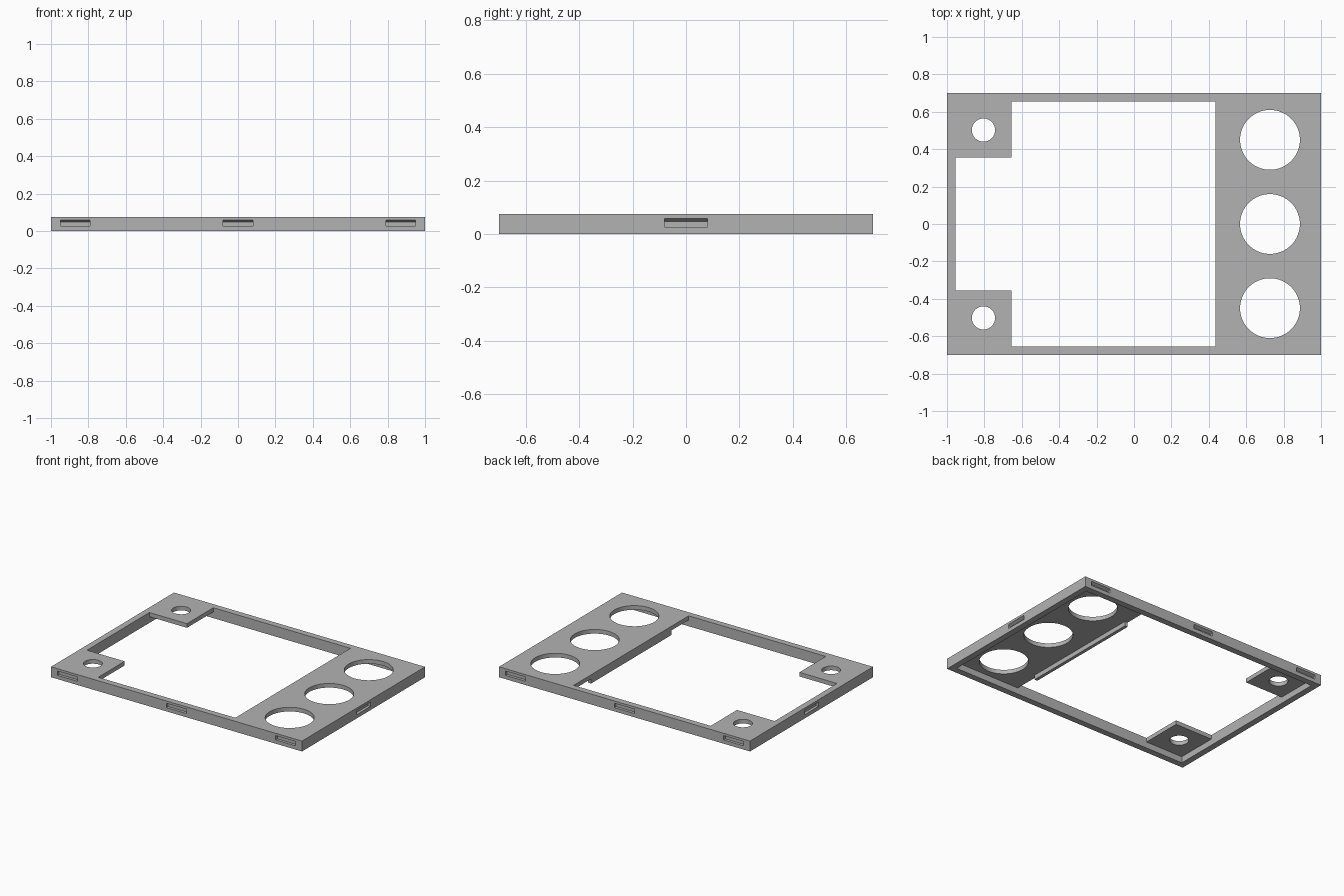
import bpy
import bmesh
from math import radians

if "Cube" in bpy.data.objects:
    bpy.data.objects.remove(bpy.data.objects["Cube"])

HX, HY, H = 1.0, 0.7, 0.075      # half sizes and height
WALL, DECK = 0.045, 0.045        # wall thickness, underside of the deck

grey = bpy.data.materials.new("mid grey")
grey.use_nodes = True
colour = (0.45, 0.45, 0.45, 1)
grey.diffuse_color = colour
grey.node_tree.nodes["Principled BSDF"].inputs["Base Color"].default_value = colour


def prism(name, outline, low, high, place=lambda a, b, c: (a, b, c)):
    """Extrude a 2D outline from low to high; place maps it into the model."""
    bm = bmesh.new()
    start = [bm.verts.new(place(a, b, low)) for a, b in outline]
    end = [bm.verts.new(place(a, b, high)) for a, b in outline]
    bm.faces.new(start)
    bm.faces.new(end)
    for i in range(len(outline)):
        bm.faces.new((start[i - 1], start[i], end[i], end[i - 1]))
    bmesh.ops.recalc_face_normals(bm, faces=bm.faces)
    mesh = bpy.data.meshes.new(name)
    bm.to_mesh(mesh)
    bm.free()
    mesh.materials.append(grey)
    obj = bpy.data.objects.new(name, mesh)
    bpy.context.collection.objects.link(obj)
    return obj


def box(name, x0, x1, y0, y1, z0, z1):
    return prism(name, [(x0, y0), (x1, y0), (x1, y1), (x0, y1)], z0, z1)


def cylinder(x, y, radius):
    bpy.ops.mesh.primitive_cylinder_add(vertices=64, radius=radius, depth=1, location=(x, y, 0))
    bpy.context.object.data.materials.append(grey)
    return bpy.context.object


def cut(target, cutter):
    mod = target.modifiers.new("cut", 'BOOLEAN')
    mod.operation, mod.solver, mod.object = 'DIFFERENCE', 'EXACT', cutter
    bpy.context.view_layer.objects.active = target
    bpy.ops.object.modifier_apply(modifier=mod.name)
    bpy.data.objects.remove(cutter)


# Tray body with a hollow underside
frame = box("frame", -HX, HX, -HY, HY, 0, H)
ix, iy = HX - WALL, HY - WALL
cut(frame, box("hollow", -ix, ix, -iy, iy, -0.1, DECK))

# Stepped opening that leaves two corner pads and one wide deck
cut(frame, prism("opening", [
    (0.437, -iy), (0.437, iy), (-0.655, iy), (-0.655, 0.355),
    (-ix, 0.355), (-ix, -0.355), (-0.655, -0.355), (-0.655, -iy)], 0.02, 0.2))

# Round holes in the deck and the pads
for y in (-0.45, 0, 0.45):
    cut(frame, cylinder(0.727, y, 0.16))
for y in (-0.502, 0.502):
    cut(frame, cylinder(-0.805, y, 0.062))

# Snap slots with a sloped roof, three on each long side and one on each end
slot = [(0.02, 0.027), (-0.02, 0.027), (-0.02, 0.069), (0, 0.058), (0.02, 0.047)]
for side in (-1, 1):
    for x in (-0.87, 0, 0.87):
        cut(frame, prism("slot", slot, x - 0.08, x + 0.08,
                         lambda d, z, t: (t, side * (HY - d), z)))
    cut(frame, prism("slot", slot, -0.08, 0.08,
                     lambda d, z, t: (side * (HX - d), t, z)))

# Stiffening rib under the edge of the deck
rib = box("deck_rib", 0.437, 0.46, -0.457, 0.457, 0.012, DECK)

# Smooth hole walls, crisp edges elsewhere
bpy.ops.object.select_all(action='DESELECT')
frame.select_set(True)
bpy.context.view_layer.objects.active = frame
bpy.ops.object.shade_smooth_by_angle(angle=radians(20))
